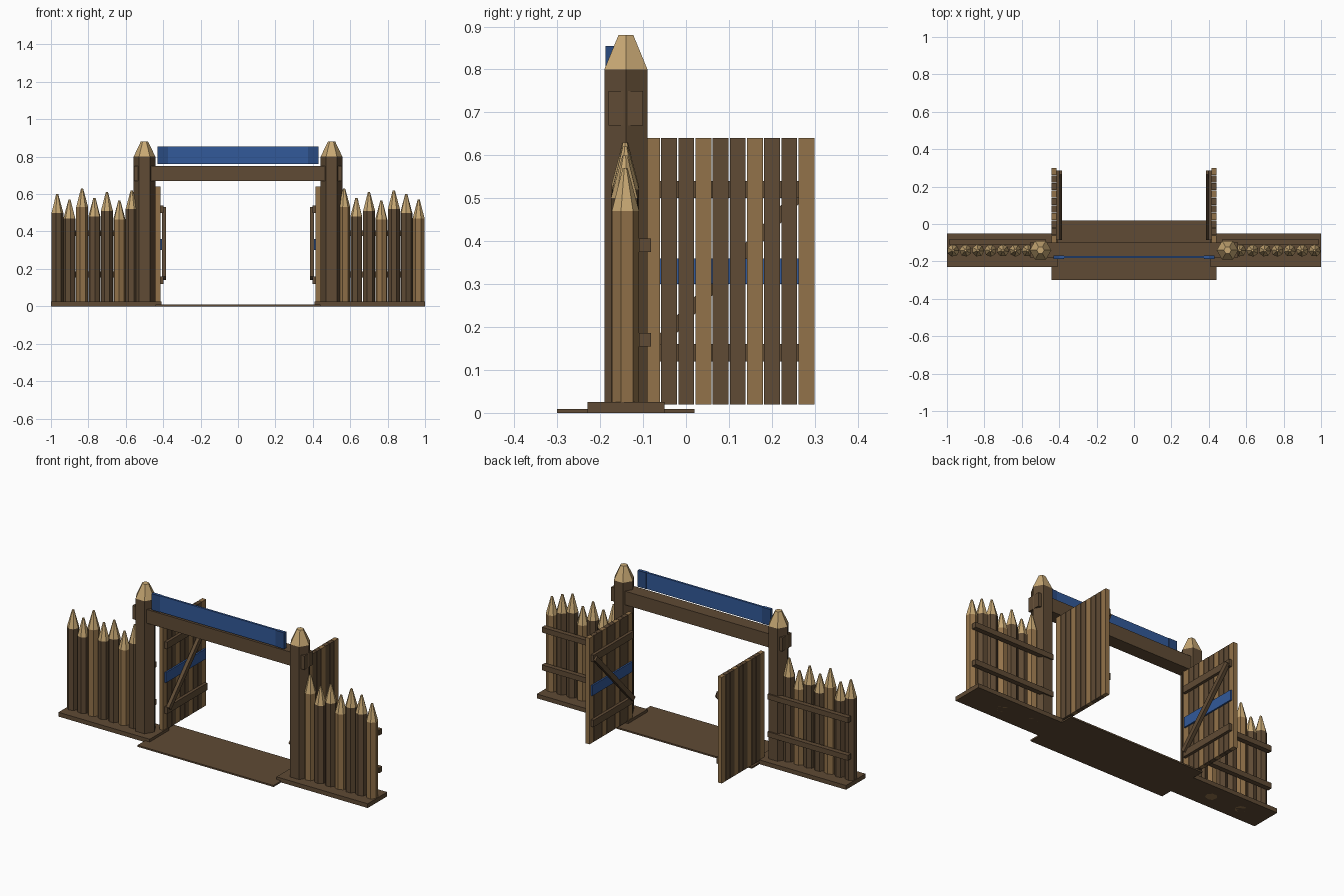
import bpy, bmesh, math
from mathutils import Matrix, Vector

if "Cube" in bpy.data.objects:
    bpy.data.objects.remove(bpy.data.objects["Cube"])


def mat(name, rgb):
    m = bpy.data.materials.new(name)
    m.diffuse_color = (*rgb, 1)
    m.use_nodes = True
    m.node_tree.nodes["Principled BSDF"].inputs["Base Color"].default_value = m.diffuse_color
    return m


DARK = mat("dark wood", (0.115, 0.070, 0.035))
MID = mat("mid wood", (0.290, 0.170, 0.068))
CUT = mat("fresh cut wood", (0.580, 0.395, 0.175))
BLUE = mat("blue cloth", (0.032, 0.100, 0.320))
NAVY = mat("dark blue cloth", (0.023, 0.070, 0.220))


def finish(name, bm, *mats):
    bmesh.ops.recalc_face_normals(bm, faces=bm.faces)
    me = bpy.data.meshes.new(name)
    bm.to_mesh(me)
    bm.free()
    for m in mats:
        me.materials.append(m)
    ob = bpy.data.objects.new(name, me)
    bpy.context.collection.objects.link(ob)
    return ob


def box(name, x, y, z, m):
    """Box from (min, max) ranges."""
    bm = bmesh.new()
    bmesh.ops.create_cube(bm, size=1)
    for v in bm.verts:
        v.co = Vector([(r[0] + r[1]) / 2 + c * (r[1] - r[0])
                       for r, c in zip((x, y, z), v.co)])
    return finish(name, bm, m)


def log(name, x, y, radius, shoulder, tip, tip_radius, sides, turn, bark):
    """Upright log with a sharpened, paler tip."""
    bm = bmesh.new()
    rings = []
    for z, r in ((0, radius), (shoulder, radius), (tip, tip_radius)):
        rings.append([bm.verts.new((x + r * math.cos(turn + math.tau * i / sides),
                                    y + r * math.sin(turn + math.tau * i / sides), z))
                      for i in range(sides)])
    for level in range(2):
        a, b = rings[level], rings[level + 1]
        for i in range(sides):
            j = (i + 1) % sides
            bm.faces.new((a[i], a[j], b[j], b[i])).material_index = level
    bm.faces.new(rings[0])
    bm.faces.new(rings[2]).material_index = 1
    return finish(name, bm, bark, CUT)


def span(s, a, b):
    return tuple(sorted((s * a, s * b)))


# Threshold ramp, lintel beam and banner
box("ramp", (-0.44, 0.44), (-0.30, 0.02), (0, 0.009), DARK)
box("lintel", (-0.555, 0.555), (-0.18, -0.10), (0.67, 0.75), DARK)
box("banner", (-0.40, 0.40), (-0.183, -0.171), (0.76, 0.855), BLUE)

# Stake tip heights, from the left end to the right end of each fence
TIPS = {-1: (0.60, 0.57, 0.63, 0.58, 0.61, 0.565, 0.62),
        1: (0.63, 0.58, 0.61, 0.565, 0.62, 0.60, 0.57)}

for s, side in ((-1, "left"), (1, "right")):
    # Banner end fold, sill and gate post
    box(side + "_banner_end", span(s, 0.375, 0.43), (-0.187, -0.168), (0.76, 0.855), NAVY)
    box(side + "_sill", span(s, 0.41, 1.0), (-0.23, -0.05), (0, 0.025), DARK)
    log(side + "_post", s * 0.5, -0.14, 0.058, 0.80, 0.88, 0.02, 6, 0, DARK)

    # Palisade stakes, every third one paler
    for i, tip in enumerate(TIPS[s]):
        x = (-0.967 if s < 0 else 0.567) + i * 0.0665
        pale = i % 3 == (2 if s < 0 else 0)
        log(f"{side}_stake_{i + 1}", x, -0.142, 0.033, tip - 0.1, tip, 0.006,
            7, i * 0.4, MID if pale else DARK)

    # Rails behind the palisade
    for k, z in enumerate((0.155, 0.375)):
        box(f"{side}_rail_{k + 1}", span(s, 0.47, 0.99), (-0.11, -0.082), (z, z + 0.031), DARK)

    # Open gate: planks, battens and painted band
    for i in range(10):
        y = -0.098 + i * 0.04
        box(f"{side}_gate_plank_{i + 1}", span(s, 0.415, 0.44), (y, y + 0.037),
            (0.02, 0.64), DARK if i % 3 else MID)
    for k, z in enumerate((0.12, 0.50)):
        box(f"{side}_gate_batten_{k + 1}", span(s, 0.398, 0.415), (-0.085, 0.285),
            (z, z + 0.04), DARK)
    box(side + "_gate_band", span(s, 0.406, 0.415), (-0.085, 0.285), (0.30, 0.36), BLUE)

    # Diagonal brace, low at the hinge and high at the free edge
    a, b = Vector((s * 0.396, -0.075, 0.15)), Vector((s * 0.396, 0.275, 0.52))
    d = b - a
    brace = box(side + "_gate_brace", (-0.01, 0.01), (-d.length / 2, d.length / 2),
                (-0.014, 0.014), DARK)
    brace.data.transform(Matrix.Translation((a + b) / 2)
                         @ Matrix.Rotation(math.atan2(d.z, d.y), 4, "X"))
